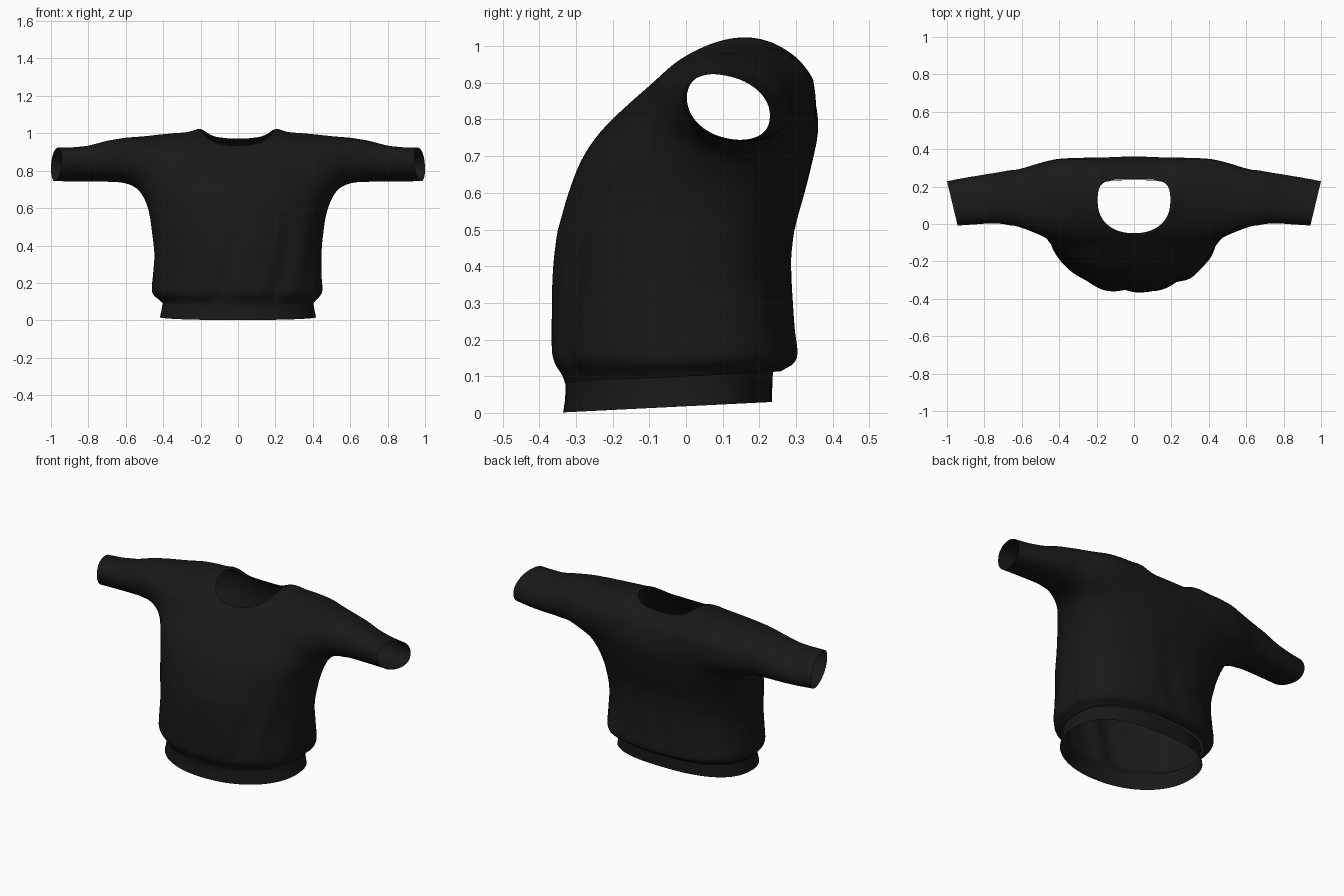
import bpy, bmesh, math
from mathutils import Vector

if "Cube" in bpy.data.objects:
    bpy.data.objects.remove(bpy.data.objects["Cube"])

mat = bpy.data.materials.new("black_cloth")
mat.diffuse_color = (0.0095, 0.0095, 0.0095, 1)
mat.use_nodes = True
mat.node_tree.nodes["Principled BSDF"].inputs["Base Color"].default_value = mat.diffuse_color


def sup(t, n_front, n_back):
    # unit superellipse point, second axis is negative at the front
    c, s = math.cos(t), math.sin(t)
    n = n_front if s < 0 else n_back
    return (math.copysign(abs(c) ** (2 / n), c), math.copysign(abs(s) ** (2 / n), s))


def loft(bm, rings, cap):
    rows = [[bm.verts.new(p) for p in r] for r in rings]
    for a, b in zip(rows, rows[1:]):
        for i in range(len(a)):
            j = (i + 1) % len(a)
            bm.faces.new((a[i], a[j], b[j], b[i]))
    if cap:
        bm.faces.new(rows[0][::-1])
        bm.faces.new(rows[-1])


def make(name, bm):
    me = bpy.data.meshes.new(name)
    bm.to_mesh(me)
    bm.free()
    ob = bpy.data.objects.new(name, me)
    bpy.context.collection.objects.link(ob)
    me.materials.append(mat)
    for p in me.polygons:
        p.use_smooth = True
    return ob


N = 96
ANG = [2 * math.pi * i / N for i in range(N)]


def body_ring(z, rx, yf, yb, yc, tilt=0.0):
    out = []
    for t in ANG:
        c, s = sup(t, 2.1, 2.5)
        y = yc + s * ((yc - yf) if s < 0 else (yb - yc))
        out.append((rx * c, y, z + tilt * y))
    return out


def sleeve_ring(x, yf, yb, z0, z1, skew):
    out = []
    for t in ANG:
        c, s = sup(t, 2.15, 2.15)
        out.append((x, (yf + yb) / 2 + c * (yb - yf) / 2,
                    (z0 + z1) / 2 + s * (z1 - z0) / 2 + skew * c))
    return out


# torso volume: z, half width, front y, back y, widest y
torso = [(.04, .40, -.325, .235, -.02), (.09, .402, -.33, .236, -.02),
         (.115, .422, -.343, .252, -.02), (.135, .458, -.36, .302, -.01),
         (.16, .462, -.363, .305, 0), (.22, .455, -.364, .295, 0),
         (.35, .442, -.363, .287, 0), (.42, .448, -.359, .285, .01),
         (.50, .46, -.350, .295, .03), (.60, .482, -.325, .325, .06),
         (.65, .502, -.307, .337, .08), (.70, .532, -.284, .348, .1),
         (.77, .53, -.235, .366, .1),
         (.85, .48, -.15, .353, .1), (.90, .42, -.09, .335, .12),
         (.94, .32, -.047, .312, .13), (.955, .2, -.02, .28, .14)]
# yoke and sleeve volume: x, front y, back y, bottom z, top z, skew
arm = [(0, -.13, .36, .6, .985, .02), (.12, -.13, .36, .6, .99, .02),
       (.2, -.13, .36, .6, 1.003, .03), (.32, -.12, .36, .63, 1.0, .03),
       (.42, -.10, .355, .67, .992, .02),
       (.52, -.06, .33, .70, .983, .0), (.6, -.025, .303, .735, .977, -.01),
       (.7, .0, .282, .742, .96, -.015), (.8, .0, .266, .743, .931, -.02),
       (.9, -.008, .25, .746, .92, -.025), (1.1, -.02, .212, .75, .919, -.025)]
bm = bmesh.new()
loft(bm, [body_ring(*r) for r in torso], True)
loft(bm, [sleeve_ring(-r[0], *r[1:]) for r in arm[:0:-1]] + [sleeve_ring(*r) for r in arm], True)
bmesh.ops.recalc_face_normals(bm, faces=bm.faces)
src = make("shirt_volume", bm)

# fuse the volumes and soften the armpits
rm = src.modifiers.new("fuse", 'REMESH')
rm.mode = 'VOXEL'
rm.voxel_size = 0.014
sm = src.modifiers.new("soften", 'SMOOTH')
sm.factor = 0.5
sm.iterations = 14
fused = src.evaluated_get(bpy.context.evaluated_depsgraph_get()).to_mesh()
bm = bmesh.new()
bm.from_mesh(fused)
bpy.data.objects.remove(src)
pits = [v for v in bm.verts if abs(v.co.x) < .66 and .5 < v.co.z < .9]
for _ in range(45):
    bmesh.ops.smooth_vert(bm, verts=pits, factor=.5, use_axis_x=True, use_axis_y=True, use_axis_z=True)
bm.normal_update()

# draped folds on the lower torso, lifted shoulder points beside the neck
for v in bm.verts:
    x, y, z = v.co
    fade = max(0, min(1, (z - .1) / .06)) * max(0, min(1, (.72 - z) / .35))
    if fade > 0:
        k = 1.0 if y < .05 else .35
        w = math.sin(24 * (x - .45 * z + .5 * z * z) + 1.2) + .6 * math.sin(41 * (x - .25 * z) + 8 * y)
        v.co += v.normal * (.0065 * fade * k * w)
    if z > .88:
        d = ((abs(x) - .2) / .05) ** 2 + ((y - .16) / .14) ** 2
        v.co.z += .02 * math.exp(-d)

# open the cuffs and the bottom
for co, no in (((1.0, .23, 0), (.25, -.06, 0)), ((-1.0, .23, 0), (-.25, -.06, 0)),
               ((0, 0, .1), (0, .05, -1))):
    bmesh.ops.bisect_plane(bm, geom=bm.verts[:] + bm.edges[:] + bm.faces[:], plane_co=Vector(co),
                           plane_no=Vector(no).normalized(), clear_outer=True)


# neck opening: round at the front, squarer at the back
def neck_r(x, y):
    n = 2.2 if y < .12 else 4.0
    ry = .17 if y < .12 else .12
    return (abs(x / .195) ** n + abs((y - .12) / ry) ** n) ** (1 / n)


hole = []
for f in bm.faces:
    c = f.calc_center_median()
    if c.z > .75 and neck_r(c.x, c.y) < 1:
        hole.append(f)
bmesh.ops.delete(bm, geom=hole, context='FACES')
rim = [v for v in bm.verts if v.is_boundary and v.co.z > .85 and abs(v.co.x) < .3]
for v in rim:
    r = neck_r(v.co.x, v.co.y)
    v.co.x /= r
    v.co.y = .12 + (v.co.y - .12) / r
for _ in range(6):
    new = {}
    for v in rim:
        nb = [e.other_vert(v).co for e in v.link_edges if e.is_boundary]
        new[v] = v.co * .5 + sum(nb, Vector()) / len(nb) * .5
    for v, co in new.items():
        v.co = co
make("shirt_body", bm)

# ribbed bottom band, slightly tilted
bm = bmesh.new()
loft(bm, [body_ring(.018, .417, -.335, .235, -.02, .05), body_ring(.05, .41, -.33, .235, -.02, .05),
          body_ring(.085, .404, -.328, .236, -.02, .05), body_ring(.105, .404, -.33, .238, -.02, .05)], False)
bmesh.ops.recalc_face_normals(bm, faces=bm.faces)
make("bottom_band", bm)
